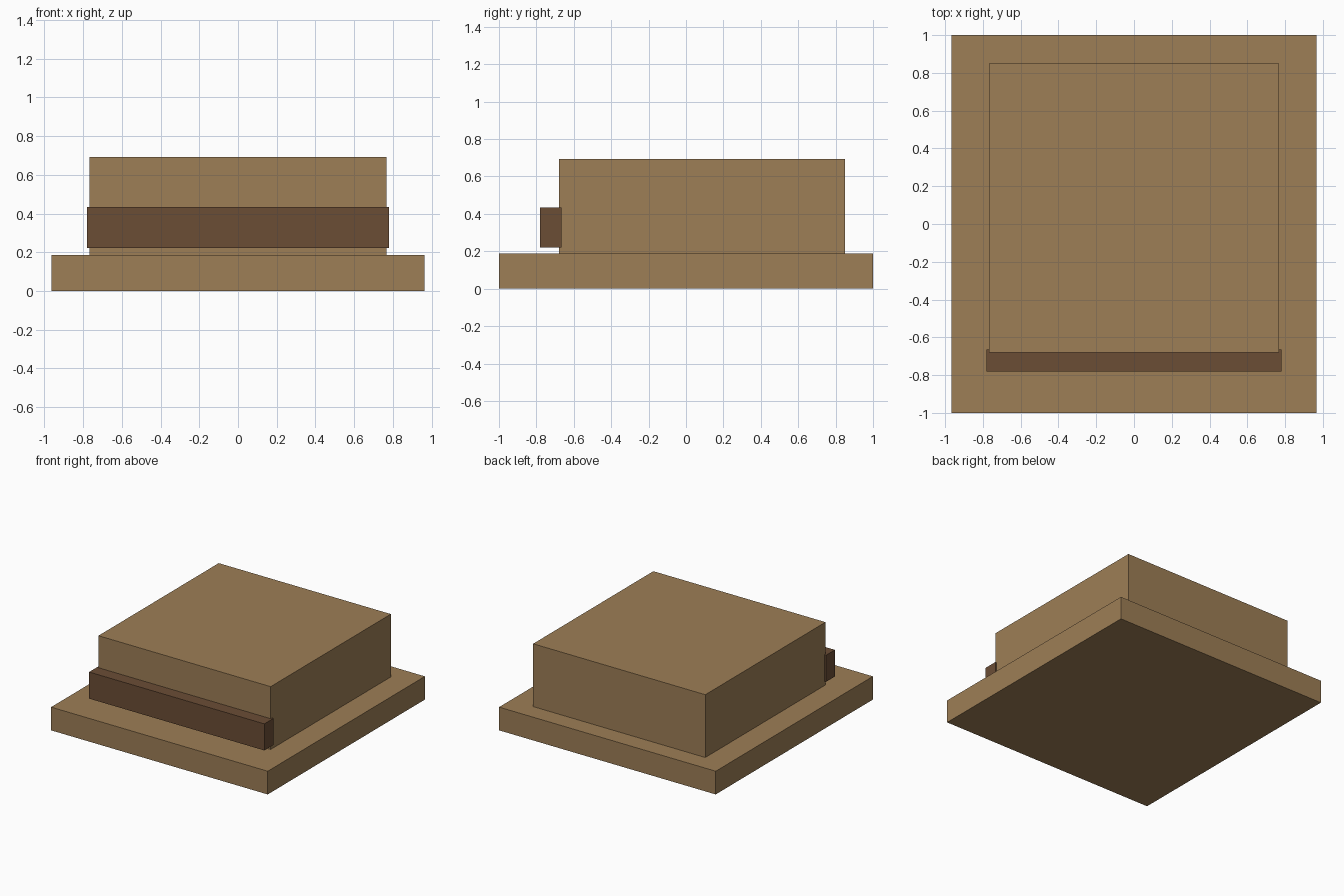
import bpy
from mathutils import Vector

if "Cube" in bpy.data.objects:
    bpy.data.objects.remove(bpy.data.objects["Cube"])


def material(name, rgb):
    m = bpy.data.materials.new(name)
    m.diffuse_color = (*rgb, 1.0)
    m.use_nodes = True
    m.node_tree.nodes["Principled BSDF"].inputs["Base Color"].default_value = m.diffuse_color
    return m


def box(name, low, high, mat):
    """Axis-aligned box between two opposite corners."""
    low, high = Vector(low), Vector(high)
    bpy.ops.mesh.primitive_cube_add(size=1, location=(low + high) / 2)
    obj = bpy.context.object
    obj.name = name
    obj.scale = high - low
    bpy.ops.object.transform_apply(location=False, rotation=False, scale=True)
    obj.data.materials.append(mat)
    return obj


tan = material("tan", (0.337, 0.209, 0.093))
dark_brown = material("dark_brown", (0.147, 0.074, 0.036))

# Wide bottom slab
box("base_slab", (-0.965, -1.0, 0.0), (0.965, 1.0, 0.187), tan)
# Main block, set slightly towards the back
box("upper_block", (-0.767, -0.68, 0.187), (0.767, 0.85, 0.693), tan)
# Bar across the front, sunk a little into the block
box("front_bar", (-0.781, -0.78, 0.221), (0.781, -0.665, 0.435), dark_brown)
